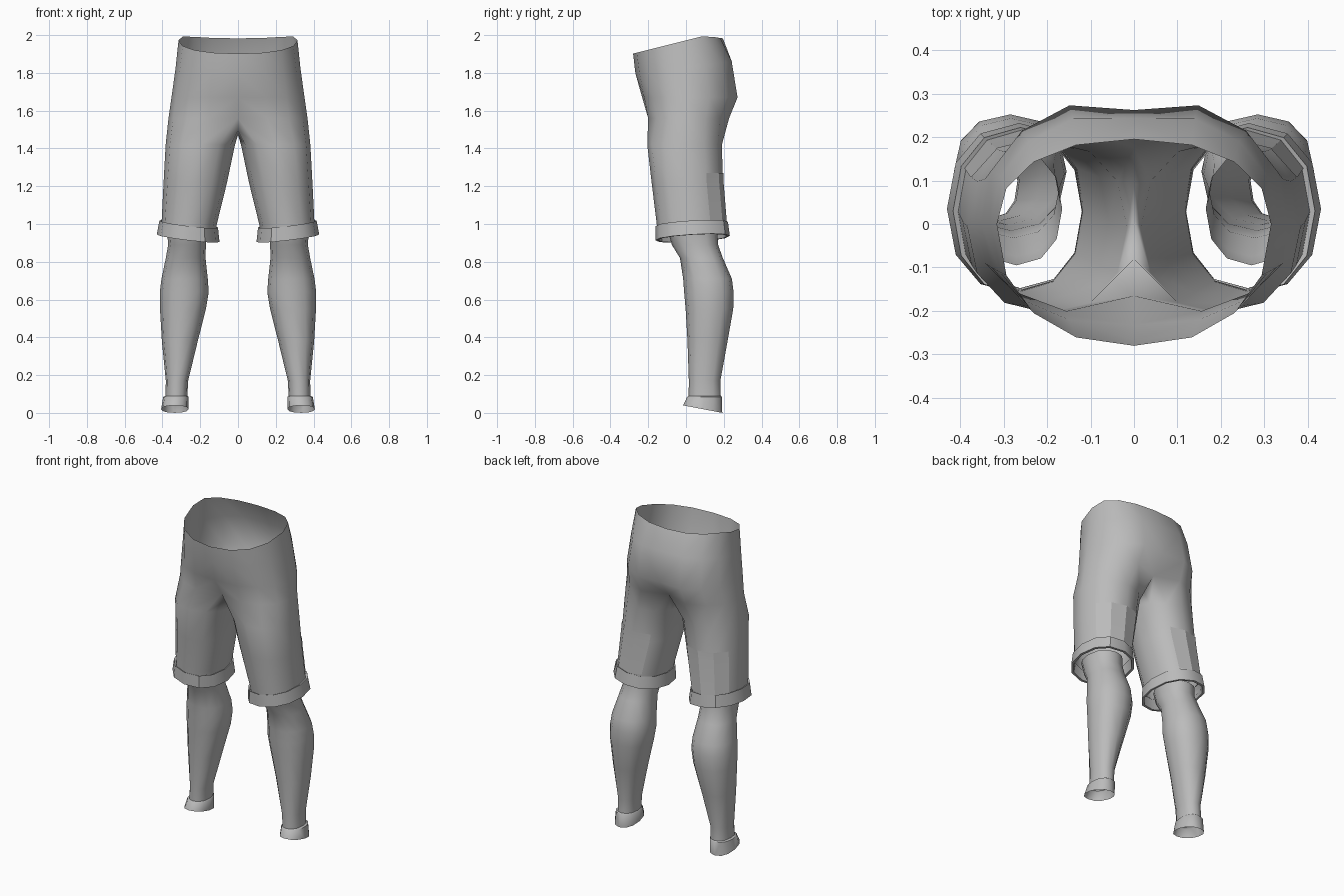
import bpy
import bmesh
from math import sin, cos, radians, copysign

if "Cube" in bpy.data.objects:
    bpy.data.objects.remove(bpy.data.objects["Cube"])

grey = bpy.data.materials.new("plain grey")
grey.diffuse_color = (0.5, 0.5, 0.5, 1)
grey.use_nodes = True
grey.node_tree.nodes["Principled BSDF"].inputs["Base Color"].default_value = grey.diffuse_color


def power(v, p):
    return copysign(abs(v) ** p, v)


def oval(z, x0, x1, y0, y1, p=0.9, tx=0.0, ty=0.0, n=12, start=-120):
    """Ring of points inside a box, tilted by tx and ty."""
    cx, cy, rx, ry = (x0 + x1) / 2, (y0 + y1) / 2, (x1 - x0) / 2, (y1 - y0) / 2
    ring = []
    for i in range(n):
        a = radians(start + 360 * i / n)
        dx, dy = rx * power(cos(a), p), ry * power(sin(a), p)
        ring.append((cx + dx, cy + dy, z + tx * dx + ty * dy))
    return ring


def bridge(bm, a, b, closed=True):
    n = len(a)
    for i in range(n if closed else n - 1):
        j = (i + 1) % n
        bm.faces.new((a[i], a[j], b[j], b[i]))


def finish(name, bm, angle=45, smooth=True):
    bmesh.ops.recalc_face_normals(bm, faces=bm.faces)
    me = bpy.data.meshes.new(name)
    bm.to_mesh(me)
    bm.free()
    me.materials.append(grey)
    for f in me.polygons:
        f.use_smooth = smooth
    if smooth:
        me.set_sharp_from_angle(angle=radians(angle))
    ob = bpy.data.objects.new(name, me)
    bpy.context.collection.objects.link(ob)
    m = ob.modifiers.new("mirror", "MIRROR")
    m.use_clip = True
    m.merge_threshold = 0.002
    return ob


def loft(name, rings, angle=45):
    bm = bmesh.new()
    loops = [[bm.verts.new(p) for p in r] for r in rings]
    for a, b in zip(loops, loops[1:]):
        bridge(bm, a, b)
    return finish(name, bm, angle)


# --- Shorts: half rings for the pelvis, full rings for the leg ---
def half_ring(z, rx, front, back, seam_front, seam_back, tilt=0.0, waist=False):
    ring = []
    for i in range(9):
        a = radians(-90 + 22.5 * i)
        x = rx * max(cos(a), 0) ** 0.9
        y = (front if a < 0 else back) * abs(sin(a)) ** 0.9
        if i == 0:
            x, y = 0, seam_front
        if i == 8:
            x, y = 0, seam_back
        h = z + tilt * y
        if waist:
            h -= 0.4 * max(0, y - 0.1)
        ring.append((x, y, h))
    return ring


pelvis = [
    half_ring(1.972, 0.315, -0.28, 0.195, -0.28, 0.195, 0.25, True),
    half_ring(1.83, 0.33, -0.265, 0.26, -0.268, 0.243, 0.12),
    half_ring(1.67, 0.352, -0.237, 0.293, -0.232, 0.262),
    half_ring(1.56, 0.368, -0.215, 0.245, -0.165, 0.175),
]
crotch = [(0, 0.09, 1.49), (0, 0.01, 1.47), (0, -0.08, 1.495)]
leg_boxes = [
    (1.42, 0.016, 0.383, -0.205, 0.19),
    (1.22, 0.058, 0.394, -0.182, 0.195),
    (1.00, 0.112, 0.405, -0.155, 0.213),
    (0.96, 0.118, 0.407, -0.152, 0.212),
]
bm = bmesh.new()
loops = [[bm.verts.new(p) for p in r] for r in pelvis]
for a, b in zip(loops, loops[1:]):
    bridge(bm, a, b, closed=False)
last = loops[-1] + [bm.verts.new(p) for p in crotch]
for box in leg_boxes:
    ring = [bm.verts.new(p) for p in oval(*box)]
    bridge(bm, last, ring)
    last = ring
finish("shorts", bm, 60)

# --- Turned-up cuffs: inside edge, top, outside, bottom, inside ---
tilt = dict(tx=0.12, ty=0.06)
loft("cuff", [
    oval(0.995, 0.115, 0.402, -0.152, 0.21, **tilt),
    oval(1.000, 0.106, 0.416, -0.162, 0.222, **tilt),
    oval(0.925, 0.098, 0.430, -0.162, 0.232, **tilt),
    oval(0.925, 0.112, 0.416, -0.148, 0.218, **tilt),
    oval(0.990, 0.120, 0.398, -0.148, 0.206, **tilt),
], 35)


# --- Flat pocket panels on the back of each trouser leg ---
def leg_point(deg, z, off):
    hi, lo = leg_boxes[1:3] if z < leg_boxes[1][0] else leg_boxes[0:2]
    t = (hi[0] - z) / (hi[0] - lo[0])
    _, x0, x1, y0, y1 = [h + (l - h) * t for h, l in zip(hi, lo)]
    return oval(z, x0 - off, x1 + off, y0 - off, y1 + off, n=1, start=deg)[0]


bm = bmesh.new()
rows = [[bm.verts.new(leg_point(d, z, 0.004)) for d in (30, 60, 90, 120)]
        for z in (1.27, 1.22, 1.01)]
for a, b in zip(rows, rows[1:]):
    bridge(bm, a, b, closed=False)
finish("back_pocket", bm, 20)

# --- Bare lower legs, open at the top ---
loft("lower_leg", [oval(*r) for r in (
    (0.96, 0.165, 0.375, -0.095, 0.165),
    (0.89, 0.170, 0.370, -0.075, 0.170),
    (0.82, 0.172, 0.382, -0.032, 0.195),
    (0.71, 0.160, 0.405, -0.015, 0.243),
    (0.64, 0.155, 0.414, -0.010, 0.252),
    (0.55, 0.170, 0.413, -0.002, 0.250),
    (0.38, 0.213, 0.403, 0.008, 0.220),
    (0.17, 0.264, 0.382, 0.015, 0.182),
    (0.09, 0.268, 0.384, 0.014, 0.184),
)], 60)

# --- Flared ankle bands with a slanted open hem ---
loft("ankle_band", [
    oval(0.09, 0.268, 0.384, 0.014, 0.184),
    oval(0.085, 0.262, 0.396, 0.006, 0.190),
    oval(0.02, 0.262, 0.407, -0.015, 0.192, ty=-0.19),
], 50)
